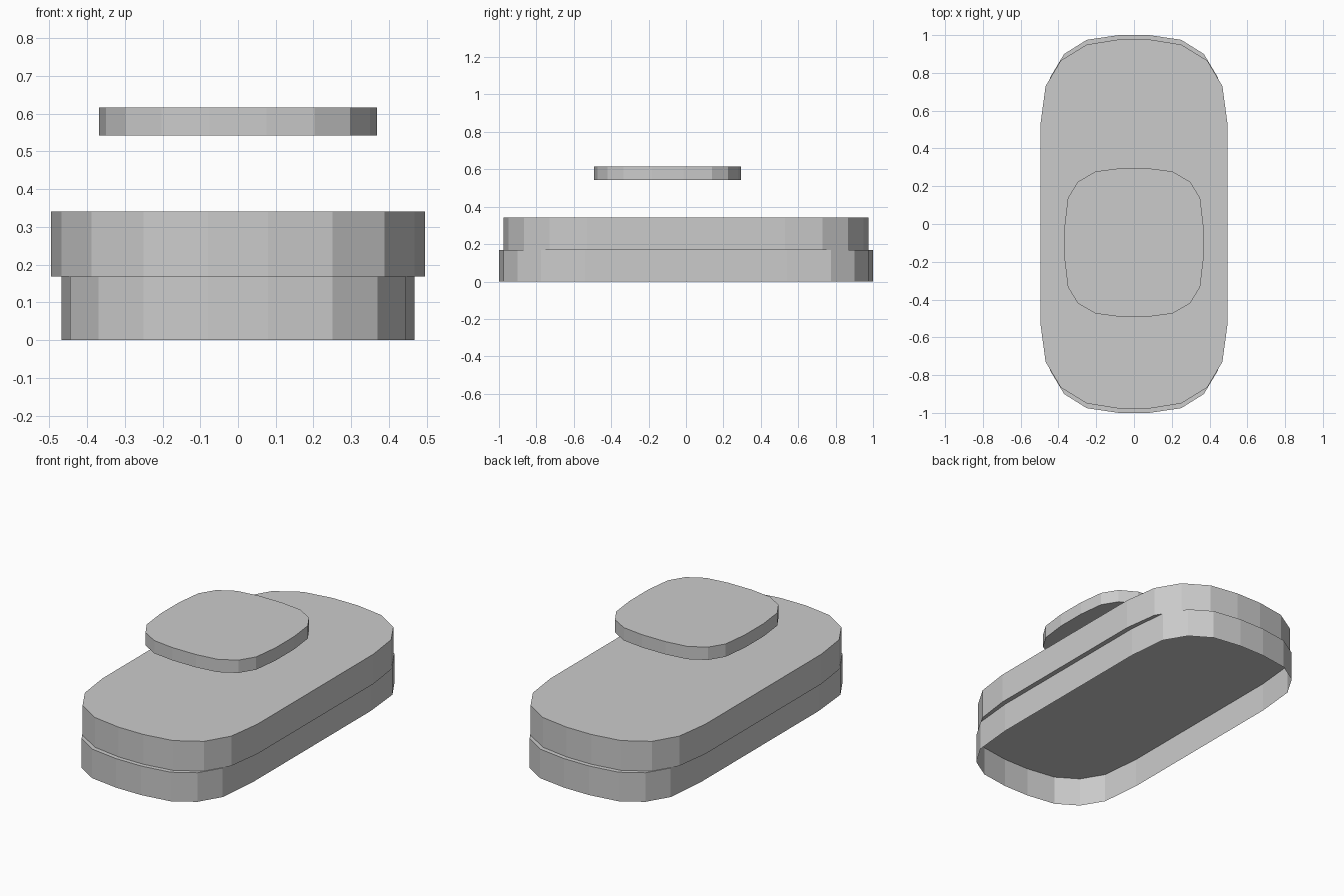
import bpy
import bmesh

if "Cube" in bpy.data.objects:
    bpy.data.objects.remove(bpy.data.objects["Cube"])


def outline(quarter, cy=0.0):
    """Mirror a quarter profile (middle of back edge to right side) into a full loop."""
    right = quarter + [(x, -y) for x, y in reversed(quarter)]
    left = [(-x, y) for x, y in reversed(right)]
    return [(x, y + cy) for x, y in right + left]


def slab(name, loop, z0, z1, bottom=True):
    bm = bmesh.new()
    low = [bm.verts.new((x, y, z0)) for x, y in loop]
    high = [bm.verts.new((x, y, z1)) for x, y in loop]
    n = len(loop)
    for i in range(n):
        j = (i + 1) % n
        bm.faces.new((low[j], low[i], high[i], high[j]))
    bm.faces.new(list(reversed(high)))
    if bottom:
        bm.faces.new(low)
    mesh = bpy.data.meshes.new(name)
    bm.to_mesh(mesh)
    bm.free()
    ob = bpy.data.objects.new(name, mesh)
    bpy.context.collection.objects.link(ob)
    return ob


# Lower shell: hollow, open underneath
slab("lower_shell", outline([(0.08, 1.0), (0.25, 0.975), (0.37, 0.90),
                             (0.445, 0.775), (0.468, 0.54)]), 0.0, 0.168, bottom=False)

# Upper body: slightly wider and shorter, overhanging the shell
slab("upper_body", outline([(0.08, 0.977), (0.25, 0.95), (0.388, 0.865),
                            (0.468, 0.73), (0.495, 0.53)]), 0.169, 0.341)

# Floating top plate, set towards the front
slab("top_plate", outline([(0.075, 0.393), (0.203, 0.376), (0.297, 0.322),
                           (0.35, 0.236), (0.368, 0.085)], cy=-0.098), 0.542, 0.616)
